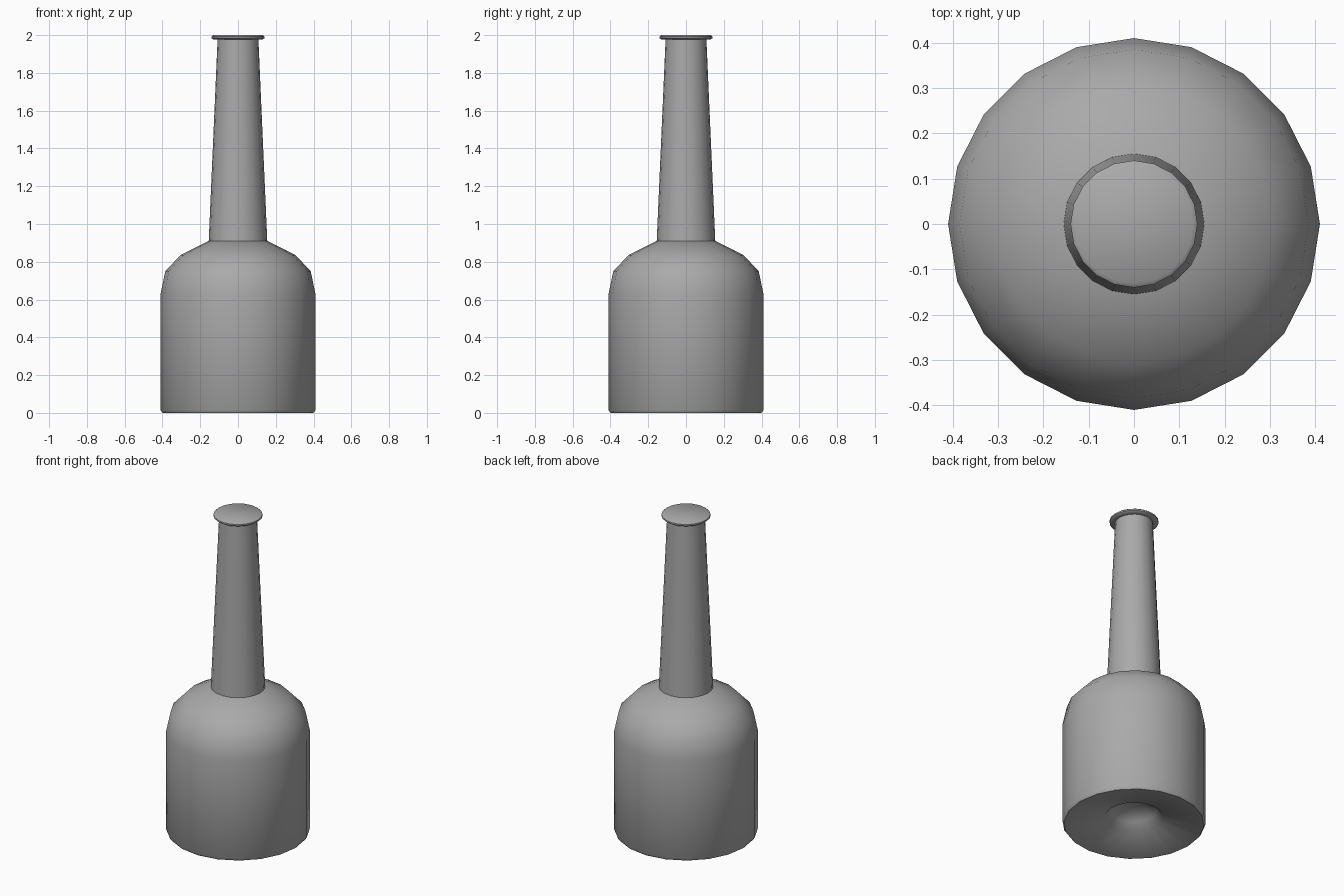
import bpy
import bmesh
from math import cos, sin, pi, radians

SIDES = 20

old = bpy.data.objects.get("Cube")
if old:
    bpy.data.objects.remove(old, do_unlink=True)

# Single plain grey
grey = bpy.data.materials.new("plain_grey")
grey.use_nodes = True
COLOUR = (0.4, 0.4, 0.4, 1)
grey.diffuse_color = COLOUR
grey.node_tree.nodes["Principled BSDF"].inputs["Base Color"].default_value = COLOUR


def lathe(name, profile, sharp_angle):
    """Revolve (radius, height) points listed from bottom to top; radius 0 makes a pole."""
    bm = bmesh.new()
    rings = []
    for r, z in profile:
        if r == 0:
            rings.append([bm.verts.new((0, 0, z))] * SIDES)
        else:
            angles = [2 * pi * i / SIDES for i in range(SIDES)]
            rings.append([bm.verts.new((r * cos(a), r * sin(a), z)) for a in angles])
    for low, high in zip(rings, rings[1:]):
        for i in range(SIDES):
            j = (i + 1) % SIDES
            corners = dict.fromkeys((low[i], low[j], high[j], high[i]))
            bm.faces.new(list(corners))
    bmesh.ops.holes_fill(bm, edges=[e for e in bm.edges if e.is_boundary], sides=0)
    bmesh.ops.recalc_face_normals(bm, faces=bm.faces)
    mesh = bpy.data.meshes.new(name)
    bm.to_mesh(mesh)
    bm.free()
    mesh.materials.append(grey)
    obj = bpy.data.objects.new(name, mesh)
    bpy.context.collection.objects.link(obj)
    bpy.ops.object.select_all(action="DESELECT")
    obj.select_set(True)
    bpy.context.view_layer.objects.active = obj
    bpy.ops.object.shade_smooth_by_angle(angle=radians(sharp_angle))
    return obj


# Body with hollowed base, straight wall and rounded shoulder
lathe("bottle_body", [
    (0, 0.13), (0.07, 0.12), (0.13, 0.09), (0.165, 0.045), (0.4, 0),
    (0.41, 0.015), (0.41, 0.63), (0.385, 0.75), (0.305, 0.835), (0.155, 0.91),
], 50)

# Tapered neck
lathe("bottle_neck", [(0.155, 0.91), (0.108, 1.98)], 40)

# Thin rounded lip with a closed top
lathe("bottle_lip", [
    (0.108, 1.977), (0.131, 1.977), (0.14, 1.984), (0.14, 1.993), (0.131, 2.0),
], 40)
